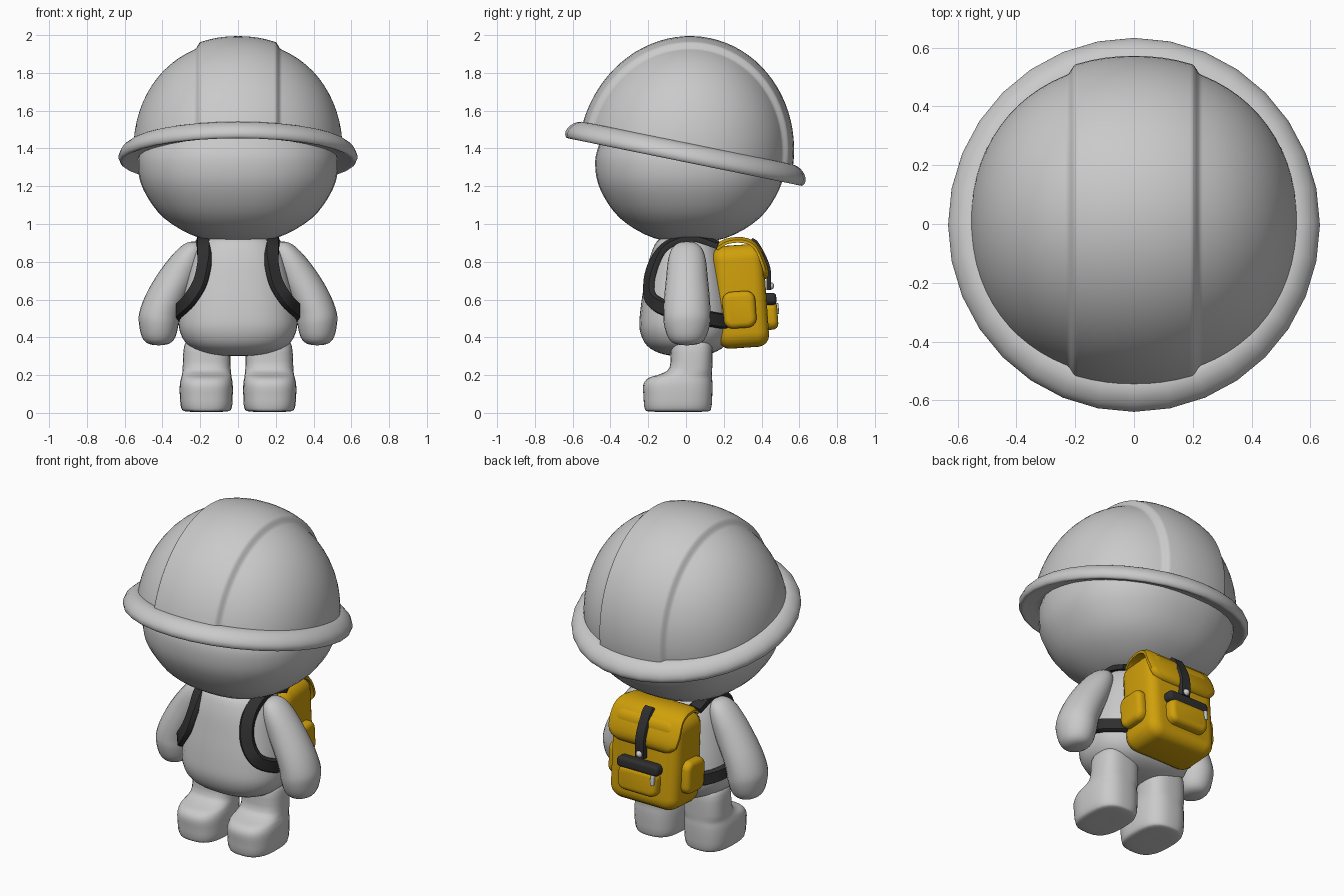
import bpy, bmesh, math
from mathutils import Matrix, Vector

if "Cube" in bpy.data.objects:
    bpy.data.objects.remove(bpy.data.objects["Cube"])


def material(name, rgb):
    m = bpy.data.materials.new(name)
    m.use_nodes = True
    m.diffuse_color = (*rgb, 1)
    m.node_tree.nodes["Principled BSDF"].inputs["Base Color"].default_value = (*rgb, 1)
    return m


GREY = material("light grey", (0.59, 0.59, 0.59))
YELLOW = material("golden yellow", (0.63, 0.35, 0.003))
BLACK = material("charcoal", (0.028, 0.028, 0.028))
SILVER = material("silver", (0.62, 0.62, 0.62))


def finish(bm, name, mat, matrix=Matrix(), sharp=40):
    bmesh.ops.remove_doubles(bm, verts=bm.verts, dist=1e-5)
    bm.transform(matrix)
    bmesh.ops.recalc_face_normals(bm, faces=bm.faces)
    mesh = bpy.data.meshes.new(name)
    bm.to_mesh(mesh)
    bm.free()
    mesh.materials.append(mat)
    mesh.shade_smooth()
    mesh.set_sharp_from_angle(angle=math.radians(sharp))
    obj = bpy.data.objects.new(name, mesh)
    bpy.context.collection.objects.link(obj)
    return obj


def smooth_path(points, steps=5):
    """Catmull-Rom curve through points of any dimension."""
    pts = [Vector(p) for p in points]
    pts = [2 * pts[0] - pts[1]] + pts + [2 * pts[-1] - pts[-2]]
    out = []
    for a, b, c, d in zip(pts, pts[1:], pts[2:], pts[3:]):
        for i in range(steps):
            t = i / steps
            out.append(0.5 * (2 * b + (c - a) * t + (2 * a - 5 * b + 4 * c - d) * t ** 2
                              + (3 * b - a - 3 * c + d) * t ** 3))
    return out + [pts[-2]]


def skin(bm, rings, closed):
    for r0, r1 in zip(rings, rings[1:]):
        n = len(r0)
        for i in range(n if closed else n - 1):
            j = (i + 1) % n
            bm.faces.new((r0[i], r0[j], r1[j], r1[i]))


def loft(name, sections, mat, matrix=Matrix(), power=2, segs=32, half=False, sharp=40):
    """Stack rings given as (z, centre x, centre y, radius x, radius y)."""
    bm = bmesh.new()
    rings = []
    for z, cx, cy, rx, ry in sections:
        ring = []
        for i in range(segs + 1 if half else segs):
            a = math.pi / 2 + (math.pi if half else math.tau) * i / segs
            c, s = math.cos(a), math.sin(a)
            k = (abs(c) ** power + abs(s) ** power) ** (-1 / power)
            ring.append(bm.verts.new((cx + rx * k * c, cy + ry * k * s, z)))
        rings.append(ring)
    skin(bm, rings, not half)
    bmesh.ops.dissolve_degenerate(bm, dist=1e-5, edges=bm.edges)
    return finish(bm, name, mat, matrix, sharp)


def turned(points, sy=1, steps=4):
    """Loft sections for a smooth (radius, z) profile."""
    return [(p.y, 0, 0, max(0, p.x), max(0, p.x) * sy) for p in smooth_path(points, steps)]


def rounded_box(name, lo, hi, mat, axis, corner, edge, matrix=Matrix()):
    """Box with large corner radii around one axis and softened rims."""
    bm = bmesh.new()
    lo, hi = Vector(lo), Vector(hi)
    bmesh.ops.create_cube(bm, size=1, matrix=Matrix.Translation((lo + hi) / 2)
                          @ Matrix.Diagonal((*(hi - lo), 1)))
    along = [e for e in bm.edges
             if abs(e.verts[0].co[axis] - e.verts[1].co[axis]) > 1e-4]
    bmesh.ops.bevel(bm, geom=along, offset=corner, segments=7, profile=0.5, affect='EDGES')
    rim = [e for e in bm.edges if e.calc_face_angle(0) > 1]
    bmesh.ops.bevel(bm, geom=rim, offset=edge, segments=4, profile=0.5, affect='EDGES')
    return finish(bm, name, mat, matrix)


def ribbon(name, points, width, thick, mat):
    """Flat strap following a path and facing away from the body."""
    bm = bmesh.new()
    path = smooth_path(points)
    rings = []
    for i, p in enumerate(path):
        t = (path[min(i + 1, len(path) - 1)] - path[max(i - 1, 0)]).normalized()
        n = Vector((p.x * 0.6, p.y, max(0, p.z - 0.7) * 2))
        n = (n - t * n.dot(t)).normalized()
        s = t.cross(n) * width / 2
        rings.append([bm.verts.new(q) for q in
                      (p - s - n * thick, p + s - n * thick, p + s, p + s * 0.8 + n * thick,
                       p - s * 0.8 + n * thick, p - s)])
    skin(bm, rings, True)
    bm.faces.new(rings[0])
    bm.faces.new(rings[-1])
    return finish(bm, name, mat, sharp=50)


T, R = Matrix.Translation, Matrix.Rotation

# Head and torso
loft("head", turned([(0, .905), (.2, .925), (.39, 1.03), (.5, 1.18), (.53, 1.31),
                     (.508, 1.42), (.42, 1.6), (.25, 1.72), (0, 1.78)], .945),
     GREY, T((0, .02, 0)), power=2.3)
loft("torso", turned([(0, .3), (.15, .31), (.26, .355), (.31, .44), (.305, .55),
                      (.275, .7), (.235, .84), (.17, .925), (0, .95)], .79),
     GREY, power=2.5)

# Hard hat: dome with a softly raised central band, then the rolled brim
tilt = T((0, 0, 1.37)) @ R(math.radians(-11.5), 4, 'X')
half_width, band, soft = .555, .213, .014
xs = [half_width * math.cos(math.pi * i / 36) for i in range(37)]
xs = [x for x in xs if abs(abs(x) - band) > .02]
xs = sorted(xs + [s * (band + soft * d / 2) for s in (-1, 1) for d in range(-2, 3)])
dome = []
for x in xs:
    step = min(1, max(0, (band + soft - abs(x)) / (2 * soft)))
    r = .545 * max(0, 1 - abs(x / half_width) ** 2.15) ** (1 / 2.15)
    r += .025 * step * step * (3 - 2 * step)
    dome.append((x, 0, 0, r, r))
loft("helmet_dome", dome, GREY, tilt @ Matrix.Diagonal((1, 1, 1.1, 1)) @ R(math.pi / 2, 4, 'Y'),
     segs=40, half=True, sharp=70)
brim = turned([(.5, .03), (.54, .058), (.585, .05), (.62, .02), (.633, -.015),
               (.62, -.042), (.585, -.034), (.535, -.02), (.5, -.015), (.5, .03)], 1.025)
loft("helmet_brim", brim, GREY, tilt, segs=32)

# Arms, legs and shoulder straps on both sides
arm = [(.357, .42, .005, 0, 0), (.366, .42, .005, .055, .065), (.4, .42, .005, .088, .1),
       (.47, .419, .005, .105, .122), (.53, .413, .005, .11, .125), (.62, .378, .005, .113, .12),
       (.72, .325, .005, .11, .11), (.81, .278, .005, .092, .1), (.87, .25, .005, .065, .08),
       (.9, .238, .005, .035, .045), (.908, .235, .005, 0, 0)]
leg = [(.006, .167, -.04, 0, 0), (.007, .167, -.042, .105, .15), (.025, .167, -.043, .133, .176),
       (.09, .168, -.043, .14, .182), (.15, .168, -.043, .14, .183), (.185, .167, -.03, .134, .168),
       (.205, .166, .0, .13, .138), (.24, .166, .026, .127, .113), (.35, .164, .03, .122, .109),
       (.39, .162, .03, .1, .09)]
for side, label in ((1, "left"), (-1, "right")):
    mirror = Matrix.Diagonal((side, 1, 1, 1))
    loft(label + "_arm", smooth_path(arm, 3), GREY, mirror, segs=24)
    loft(label + "_leg", smooth_path(leg, 3), GREY, mirror, power=2.8, sharp=60)
    strap = [(.18, .17, .89), (.18, .03, .93), (.18, -.1, .89), (.18, -.168, .8),
             (.205, -.198, .69), (.26, -.185, .6), (.312, -.09, .545),
             (.32, .07, .51), (.265, .17, .49), (.2, .23, .485)]
    ribbon(label + "_shoulder_strap", [(side * x, y, z) for x, y, z in strap], .08, .014, BLACK)

# Backpack body and pockets, leaning slightly forward
lean = T((0, .3, .62)) @ R(math.radians(4), 4, 'X') @ T((0, -.3, -.62))
rounded_box("backpack_body", (-.228, .155, .345), (.228, .425, .89), YELLOW, 1, .08, .06, lean)
rounded_box("front_pocket", (-.13, .38, .43), (.13, .478, .58), YELLOW, 1, .045, .03, lean)
for side, label in ((1, "left"), (-1, "right")):
    a, b = sorted((side * .2, side * .275))
    rounded_box(label + "_side_pocket", (a, .19, .45), (b, .365, .645), YELLOW, 0, .05, .03, lean)

# Flap folded over the top, narrowing at its lower corners: y, z, half width
flap = smooth_path([(.15, .885, .2), (.21, .922, .212), (.3, .93, .222), (.37, .9, .23),
                    (.415, .82, .235), (.437, .75, .22), (.428, .712, .18), (.39, .705, .16)], 3)
bm = bmesh.new()
rings = []
for p in flap:
    inward = (Vector((.28, .72)) - Vector((p.x, p.y))).normalized() * .03
    y, z = p.x + inward.x, p.y + inward.y
    rings.append([bm.verts.new(q) for q in
                  ((-p.z, y, z), (-p.z, p.x + inward.x * .5, p.y + inward.y * .5),
                   (-p.z + .03, p.x, p.y), (p.z - .03, p.x, p.y),
                   (p.z, p.x + inward.x * .5, p.y + inward.y * .5), (p.z, y, z))])
skin(bm, rings, True)
bm.faces.new(rings[0])
bm.faces.new(rings[-1])
finish(bm, "backpack_flap", YELLOW, sharp=60)

# Flap strap, dark pocket cover and metal fittings
ribbon("flap_strap", [(0, .345, .915), (0, .372, .897), (0, .415, .82), (0, .437, .75),
                      (0, .437, .65)], .07, .012, BLACK)
rounded_box("pocket_cover", (-.14, .39, .56), (.14, .477, .625), BLACK, 1, .028, .02, lean)
bm = bmesh.new()
bmesh.ops.create_uvsphere(bm, u_segments=16, v_segments=10, radius=.02)
finish(bm, "strap_button", SILVER, T((0, .447, .672)))
rounded_box("zipper_pull", (-.122, .465, .51), (-.1, .486, .568), SILVER, 1, .008, .005, lean)
